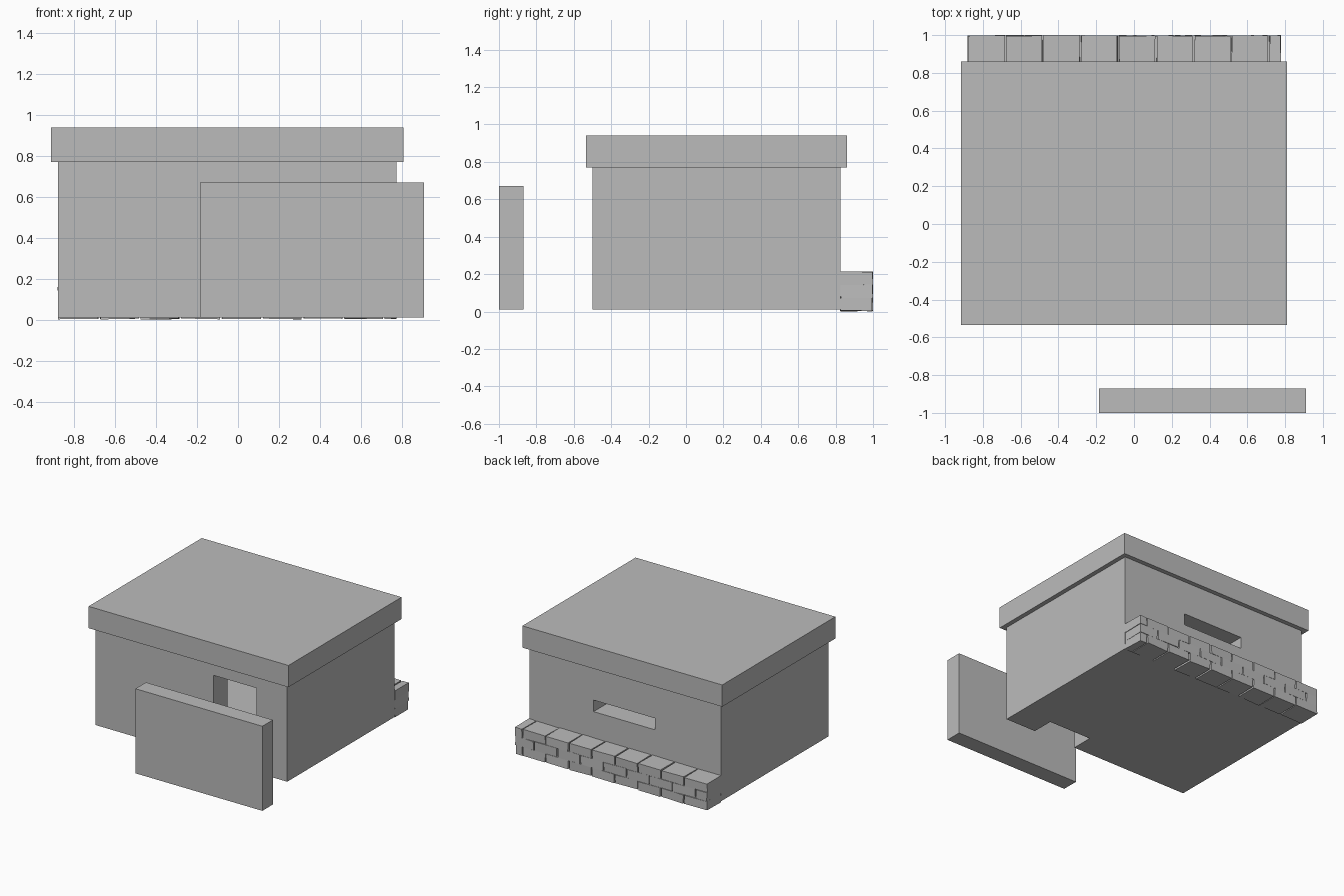
import bpy, bmesh, random
from mathutils import Vector

if "Cube" in bpy.data.objects:
    bpy.data.objects.remove(bpy.data.objects["Cube"])

random.seed(4)
concrete = bpy.data.materials.new("concrete_grey")
concrete.diffuse_color = (0.5, 0.5, 0.5, 1)
concrete.use_nodes = True
concrete.node_tree.nodes["Principled BSDF"].inputs["Base Color"].default_value = concrete.diffuse_color


def make_object(name, boxes, jitter=0.0):
    """One mesh made of boxes given as (x0, x1, y0, y1, z0, z1)."""
    bm = bmesh.new()
    for x0, x1, y0, y1, z0, z1 in boxes:
        for v in bmesh.ops.create_cube(bm, size=1)["verts"]:
            v.co = Vector((x1 if v.co.x > 0 else x0,
                           y1 if v.co.y > 0 else y0,
                           z1 if v.co.z > 0 else z0))
            v.co += Vector([random.uniform(-jitter, jitter) for _ in range(3)])
    mesh = bpy.data.meshes.new(name)
    bm.to_mesh(mesh)
    bm.free()
    mesh.materials.append(concrete)
    obj = bpy.data.objects.new(name, mesh)
    bpy.context.collection.objects.link(obj)
    return obj


def cut(target, name, box):
    cutter = make_object(name, [box])
    cutter.hide_render = True
    cutter.hide_viewport = True
    cutter.display_type = 'WIRE'
    mod = target.modifiers.new(name, 'BOOLEAN')
    mod.operation = 'DIFFERENCE'
    mod.solver = 'EXACT'
    mod.object = cutter


X0, X1, Y0, Y1 = -0.88, 0.775, -0.50, 0.825
T = 0.17  # wall thickness

# Hollow bunker body with a front doorway and a rear firing slit
body = make_object("bunker_walls", [(X0, X1, Y0, Y1, 0.01, 0.77)])
cut(body, "room_cutter", (X0 + T, X1 - T, Y0 + T, Y1 - T, 0.03, 0.75))
cut(body, "doorway_cutter", (0.14, 0.51, Y0 - 0.1, Y0 + T + 0.002, -0.05, 0.67))
cut(body, "slit_cutter", (-0.31, 0.22, Y1 - T - 0.05, Y1 + 0.1, 0.415, 0.505))

# Overhanging roof slab
make_object("roof_slab", [(X0 - 0.035, X1 + 0.035, Y0 - 0.035, Y1 + 0.035, 0.77, 0.94)])

# Free-standing wall shielding the doorway
make_object("blast_wall", [(-0.185, 0.91, -1.0, -0.87, 0.01, 0.67)])

# Three staggered courses of sandbags along the rear wall
bags = []
for row in range(3):
    first = -0.68 if row % 2 == 0 else -0.78
    joints = [X0] + [first + 0.199 * i for i in range(8)] + [X1]
    z = 0.004 + row * 0.069
    for a, b in zip(joints, joints[1:]):
        bags.append((a + (0.005 if a > X0 else 0), b - (0.005 if b < X1 else 0),
                     Y1, 0.997, z, z + 0.069))
make_object("sandbags", bags, 0.003)
